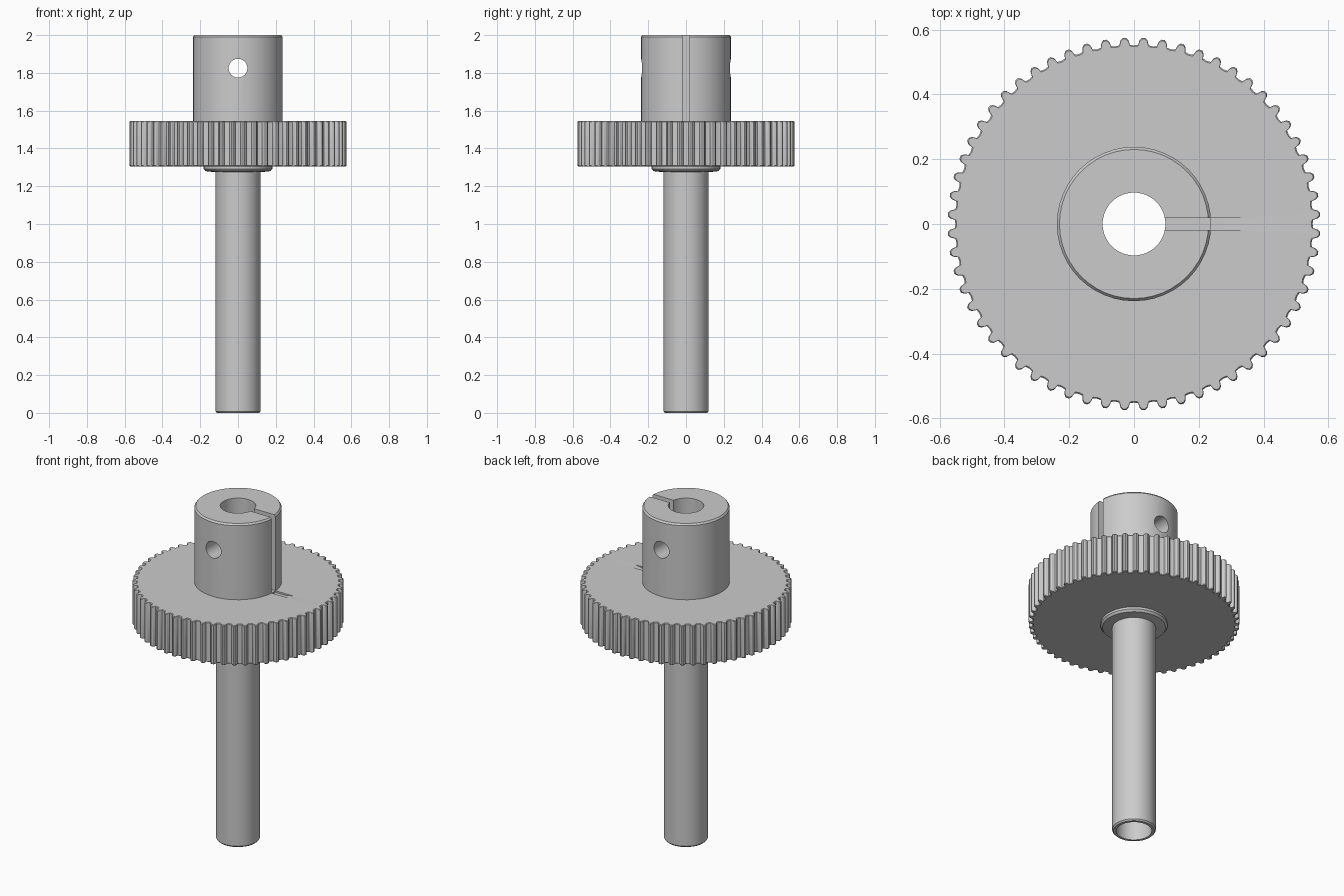
import bpy, bmesh
from math import sin, cos, pi, radians

if "Cube" in bpy.data.objects:
    bpy.data.objects.remove(bpy.data.objects["Cube"])

metal = bpy.data.materials.new("plain grey")
metal.use_nodes = True
GREY = (0.6, 0.6, 0.6, 1)
metal.diffuse_color = GREY
metal.node_tree.nodes["Principled BSDF"].inputs["Base Color"].default_value = GREY

BORE = 0.097
TEETH = 60


def finish(bm, name):
    bmesh.ops.recalc_face_normals(bm, faces=bm.faces)
    mesh = bpy.data.meshes.new(name)
    bm.to_mesh(mesh)
    bm.free()
    obj = bpy.data.objects.new(name, mesh)
    bpy.context.collection.objects.link(obj)
    mesh.materials.append(metal)
    return obj


def sweep(name, rings):
    """Skin a closed chain of rings of points."""
    bm = bmesh.new()
    loops = [[bm.verts.new(p) for p in ring] for ring in rings]
    n = len(loops[0])
    for a, b in zip(loops, loops[1:] + loops[:1]):
        for i in range(n):
            j = (i + 1) % n
            bm.faces.new((a[i], a[j], b[j], b[i]))
    return finish(bm, name)


def lathe(name, profile, n=48):
    angles = [2 * pi * i / n for i in range(n)]
    return sweep(name, [[(r * cos(a), r * sin(a), z) for a in angles]
                        for r, z in profile])


def cut(obj, cutter):
    cutter.hide_render = True
    mod = obj.modifiers.new("cut", "BOOLEAN")
    mod.operation = "DIFFERENCE"
    mod.solver = "EXACT"
    mod.object = cutter
    bpy.context.view_layer.objects.active = obj
    bpy.ops.object.modifier_apply(modifier=mod.name)
    bpy.data.objects.remove(cutter)


def prism(name, outline, half_width):
    """Extrude an x-z outline along y."""
    bm = bmesh.new()
    face = bm.faces.new([bm.verts.new((x, -half_width, z)) for x, z in outline])
    out = bmesh.ops.extrude_face_region(bm, geom=[face])["geom"]
    verts = [v for v in out if isinstance(v, bmesh.types.BMVert)]
    bmesh.ops.translate(bm, verts=verts, vec=(0, 2 * half_width, 0))
    return finish(bm, name)


# Clamping hub with bore, side slot and cross hole
hub = lathe("clamp_hub", [(BORE, 1.32), (0.238, 1.32), (0.238, 1.99),
                          (0.23, 2.0), (BORE, 2.0)])
cut(hub, prism("slot_cutter", [(0.03, 1.545), (0.3, 1.545), (0.3, 2.1), (0.03, 2.1)], 0.018))
hole = [(0.05 * cos(2 * pi * i / 24), 1.825 + 0.05 * sin(2 * pi * i / 24)) for i in range(24)]
cut(hub, prism("hole_cutter", hole, 0.4))

# Toothed wheel: root, flank and rounded tip points for each tooth
tooth = [(0.0, 0.551), (0.22, 0.553), (0.3, 0.568), (0.42, 0.575),
         (0.58, 0.575), (0.7, 0.568), (0.78, 0.553)]
outline = [(r, 2 * pi * (t + f) / TEETH) for t in range(TEETH) for f, r in tooth]


def gear_ring(z, inset=0.0, radius=None):
    return [((radius or r - inset) * cos(a), (radius or r - inset) * sin(a), z)
            for r, a in outline]


gear = sweep("toothed_wheel", [
    gear_ring(1.305, radius=0.17), gear_ring(1.305, 0.004), gear_ring(1.309),
    gear_ring(1.541), gear_ring(1.545, 0.004), gear_ring(1.545, radius=0.2)])
# Slot run-out fading into the top of the wheel
cut(gear, prism("groove_cutter", [(0.22, 1.535), (0.3, 1.535), (0.36, 1.546),
                                  (0.36, 1.6), (0.22, 1.6)], 0.018))

# Stepped collar under the wheel
collar = lathe("collar", [(0.1, 1.33), (0.182, 1.33), (0.182, 1.292),
                          (0.172, 1.28), (0.13, 1.275), (0.1, 1.275)])

# Long hollow shaft
shaft = lathe("hollow_shaft", [(BORE, 0.0), (0.112, 0.0), (0.119, 0.008),
                               (0.119, 1.325), (BORE, 1.325)])

bpy.ops.object.select_all(action="DESELECT")
for obj in (hub, gear, collar, shaft):
    obj.select_set(True)
bpy.context.view_layer.objects.active = hub
bpy.ops.object.shade_smooth_by_angle(angle=radians(28))
